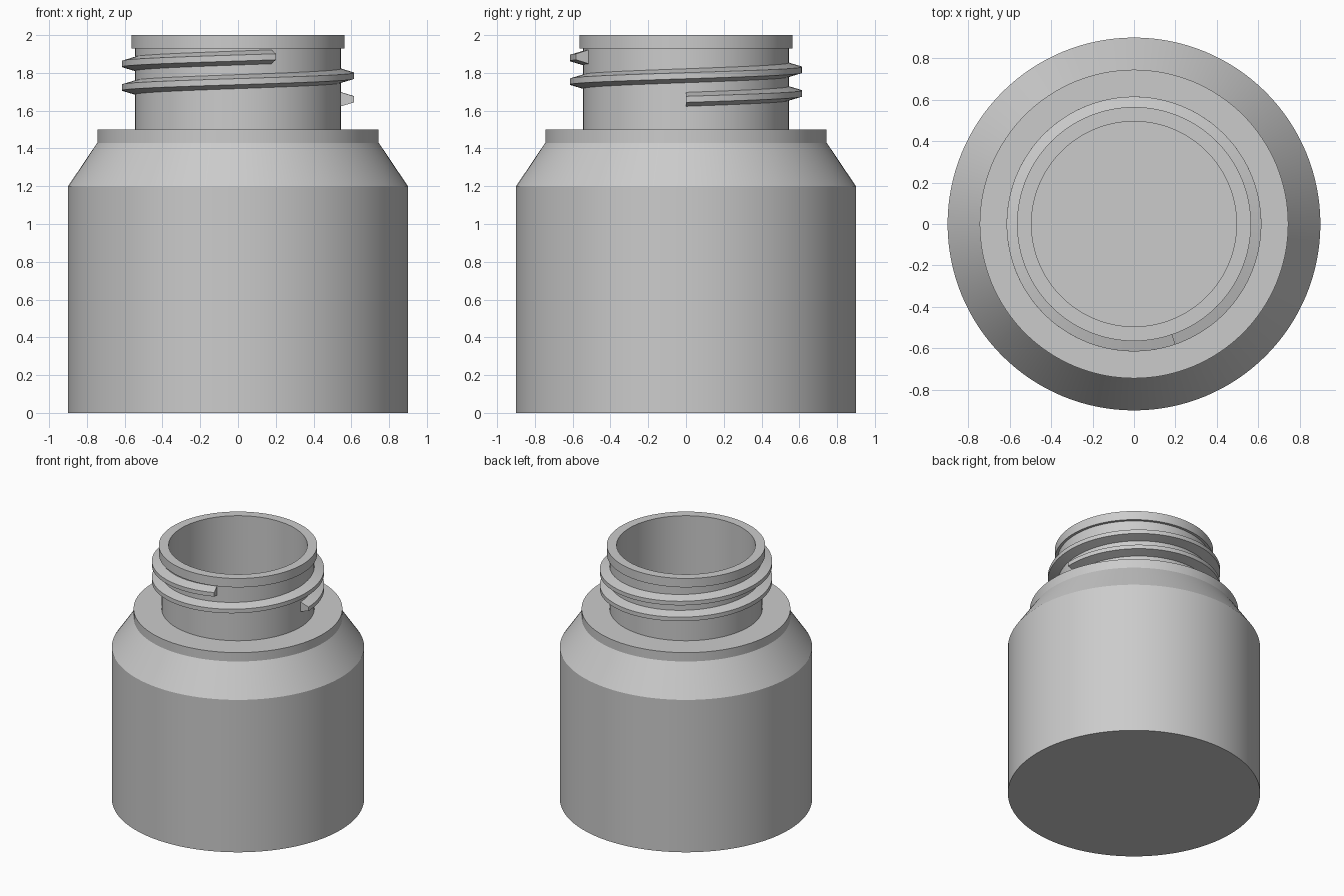
import bpy, bmesh, math

cube = bpy.data.objects.get("Cube")
if cube:
    bpy.data.objects.remove(cube, do_unlink=True)

# One plain material for the whole bottle
grey = bpy.data.materials.new("plain grey")
grey.use_nodes = True
grey.diffuse_color = (0.6, 0.6, 0.6, 1)
bsdf = next(n for n in grey.node_tree.nodes if n.type == 'BSDF_PRINCIPLED')
bsdf.inputs["Base Color"].default_value = grey.diffuse_color

SIDES = 128


def finish(name, bm):
    """Turn a bmesh into a smooth object with sharp creases."""
    bmesh.ops.recalc_face_normals(bm, faces=bm.faces)
    mesh = bpy.data.meshes.new(name)
    bm.to_mesh(mesh)
    bm.free()
    obj = bpy.data.objects.new(name, mesh)
    bpy.context.collection.objects.link(obj)
    mesh.materials.append(grey)
    bpy.ops.object.select_all(action='DESELECT')
    obj.select_set(True)
    bpy.context.view_layer.objects.active = obj
    bpy.ops.object.shade_smooth_by_angle(angle=math.radians(25))
    return obj


def ring(bm, points, angle, rise=0.0):
    """Place a radius/height section at an angle around the axis."""
    return [bm.verts.new((r * math.cos(angle), r * math.sin(angle), z + rise))
            for r, z in points]


# Bottle: outer wall, shoulder, collar, neck, lip, then the hollow inside
outer = [(0.9, 0), (0.9, 1.2), (0.745, 1.43), (0.745, 1.5),
         (0.545, 1.5), (0.545, 1.93), (0.565, 1.93), (0.565, 2)]
inner = [(0.495, 2), (0.495, 1.45), (0.695, 1.41), (0.85, 1.18), (0.85, 0.05)]
bm = bmesh.new()
rings = [ring(bm, outer + inner, 2 * math.pi * i / SIDES) for i in range(SIDES)]
for i in range(SIDES):
    a, b = rings[i], rings[(i + 1) % SIDES]
    for j in range(len(a) - 1):
        bm.faces.new((a[j], b[j], b[j + 1], a[j + 1]))
bm.faces.new([r[0] for r in rings])
bm.faces.new([r[-1] for r in rings])
finish("bottle", bm)

# Screw thread: trapezoid section swept up a helix around the neck
section = [(0.535, -0.04), (0.545, -0.037), (0.615, -0.016),
           (0.615, 0.016), (0.545, 0.037), (0.535, 0.04)]
START, PITCH = 1.66, 0.125
sweep = math.radians(649)
steps = 230
bm = bmesh.new()
rings = [ring(bm, section, sweep * i / steps,
              START + PITCH * sweep * i / steps / (2 * math.pi))
         for i in range(steps + 1)]
n = len(section)
for a, b in zip(rings, rings[1:]):
    for j in range(n):
        k = (j + 1) % n
        bm.faces.new((a[j], b[j], b[k], a[k]))
bm.faces.new(rings[0])
bm.faces.new(rings[-1])
finish("screw_thread", bm)
